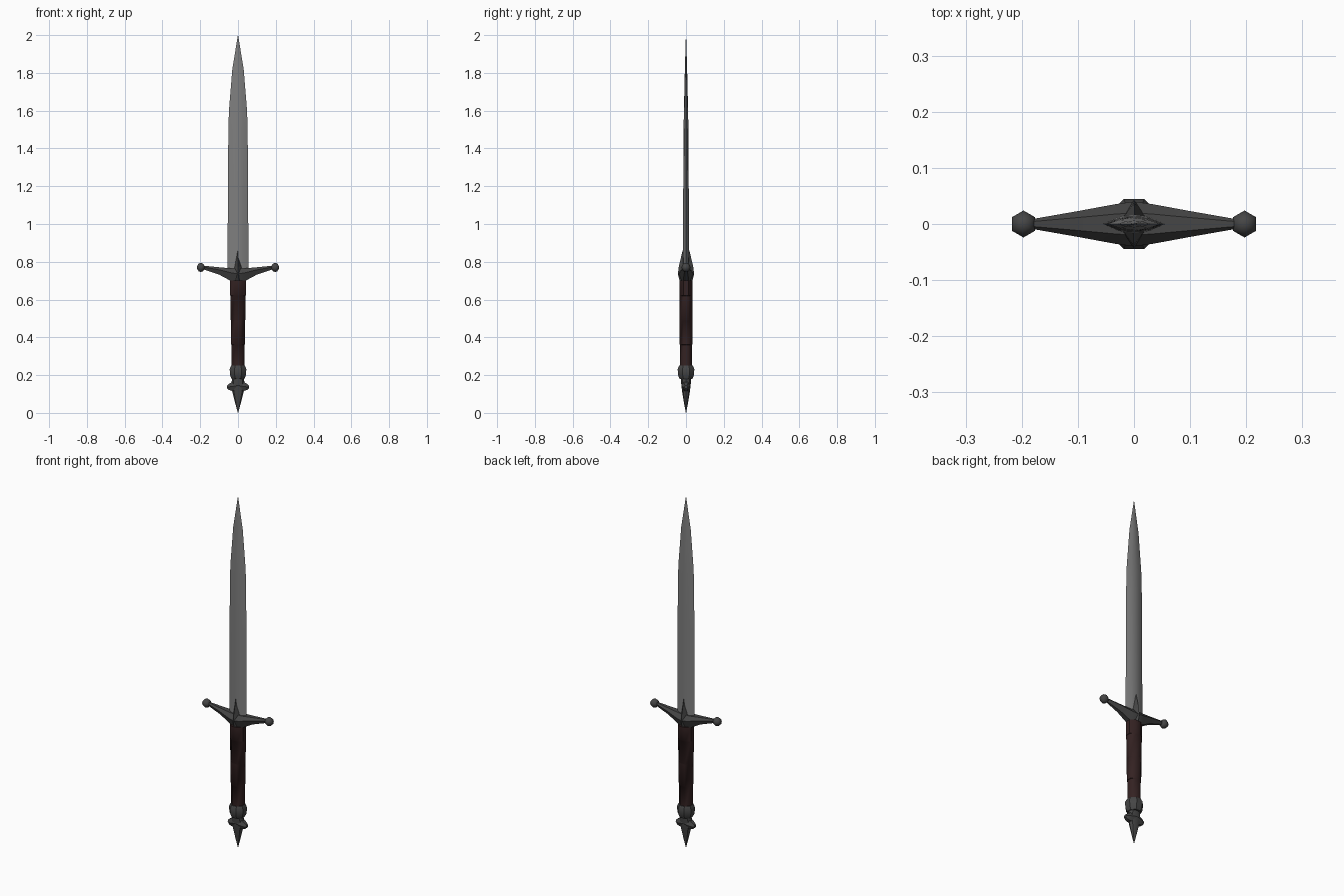
import bpy, bmesh, math
from mathutils import Vector

if "Cube" in bpy.data.objects:
    bpy.data.objects.remove(bpy.data.objects["Cube"])


def material(name, rgb):
    m = bpy.data.materials.new(name)
    m.diffuse_color = (*rgb, 1)
    m.use_nodes = True
    m.node_tree.nodes["Principled BSDF"].inputs["Base Color"].default_value = m.diffuse_color
    return m


STEEL = material("blade steel", (0.21, 0.21, 0.21))
IRON = material("dark iron", (0.06, 0.06, 0.06))
LEATHER = material("dark brown leather", (0.034, 0.016, 0.016))


def loft(name, rings, mat, smooth=None):
    """Skin a list of equal-length point rings and cap both ends."""
    bm = bmesh.new()
    vs = [[bm.verts.new(p) for p in ring] for ring in rings]
    n = len(vs[0])
    for a, b in zip(vs, vs[1:]):
        for i in range(n):
            j = (i + 1) % n
            bm.faces.new((a[i], a[j], b[j], b[i]))
    bm.faces.new(vs[0])
    bm.faces.new(vs[-1])
    bmesh.ops.remove_doubles(bm, verts=bm.verts, dist=1e-5)
    bmesh.ops.recalc_face_normals(bm, faces=bm.faces)
    me = bpy.data.meshes.new(name)
    bm.to_mesh(me)
    bm.free()
    me.materials.append(mat)
    ob = bpy.data.objects.new(name, me)
    bpy.context.collection.objects.link(ob)
    if smooth:
        finish(ob, smooth)
    return ob


def finish(ob, angle):
    bpy.ops.object.select_all(action='DESELECT')
    ob.select_set(True)
    bpy.context.view_layer.objects.active = ob
    bpy.ops.object.shade_smooth_by_angle(angle=math.radians(angle))


def oval(z, rx, ry, n=8, turn=0.0):
    return [(rx * math.cos(2 * math.pi * (i + turn) / n),
             ry * math.sin(2 * math.pi * (i + turn) / n), z) for i in range(n)]


# Blade: flattened lens section that tapers to a point
SECTION = [(1, 0), (.5, .72), (0, 1), (-.5, .72), (-1, 0), (-.5, -.72), (0, -1), (.5, -.72)]
blade_stations = [(0.74, .055, .017), (1.10, .054, .015), (1.50, .051, .013),
                  (1.60, .048, .011), (1.82, .030, .006), (2.0, .0006, .0006)]
loft("blade", [[(x * w, y * t, z) for x, y in SECTION] for z, w, t in blade_stations], STEEL, 40)

# Crossguard centre, rising to a spike against the blade
loft("guard_centre", [oval(z, rx, ry, 4) for z, rx, ry in
     [(.685, .034, .030), (.735, .034, .043), (.775, .027, .038), (.86, .001, .018)]], IRON)

# Crossguard arms: hexagonal section swept along x, raised at the ends
stations = [(0, .765, .682, .040), (.035, .765, .697, .035), (.10, .771, .732, .023),
            (.18, .779, .759, .009)]
stations = [(-x, *r) for x, *r in reversed(stations[1:])] + stations
loft("crossguard", [[(x, w, zt - (zt - zb) * .35), (x, w * .5, zt), (x, -w * .5, zt),
                     (x, -w, zt - (zt - zb) * .35), (x, -w * .45, zb), (x, w * .45, zb)]
                    for x, zt, zb, w in stations], IRON, 35)

# Round ends of the crossguard
for side, label in ((-1, "left"), (1, "right")):
    bpy.ops.mesh.primitive_uv_sphere_add(segments=6, ring_count=6, radius=.024,
                                         location=(side * .197, 0, .77))
    knob = bpy.context.object
    knob.name = "guard_knob_" + label
    knob.data.materials.append(IRON)
    finish(knob, 65)

# Grip in slightly stepped leather sections
loft("grip", [oval(z, rx, ry, 8, .5) for z, rx, ry in
     [(.235, .036, .035), (.36, .036, .035), (.361, .039, .036), (.49, .040, .036),
      (.491, .042, .036), (.62, .043, .036), (.621, .045, .037), (.70, .045, .037)]], LEATHER, 50)

# Pommel ring
loft("pommel_ring", [oval(z, r, r, 8, .5) for z, r in
     [(.18, .036), (.198, .045), (.232, .048), (.25, .039)]], IRON, 35)

# Pommel spike, pointing down
loft("pommel_spike", [oval(z, rx, ry, 8) for z, rx, ry in
     [(0.0, .0008, .0008), (.06, .017, .012), (.115, .031, .021), (.15, .036, .025),
      (.19, .030, .027)]], IRON, 40)

# Small side lobes of the pommel
lobes = [(0, .178, .114, .025), (.035, .161, .117, .021), (.050, .153, .122, .017),
         (.058, .145, .129, .010)]
lobes = [(-x, *r) for x, *r in reversed(lobes[1:])] + lobes
loft("pommel_lobes", [[(x, w, (zt + zb) / 2), (x, w * .5, zt), (x, -w * .5, zt),
                       (x, -w, (zt + zb) / 2), (x, -w * .5, zb), (x, w * .5, zb)]
                      for x, zt, zb, w in lobes], IRON, 40)
